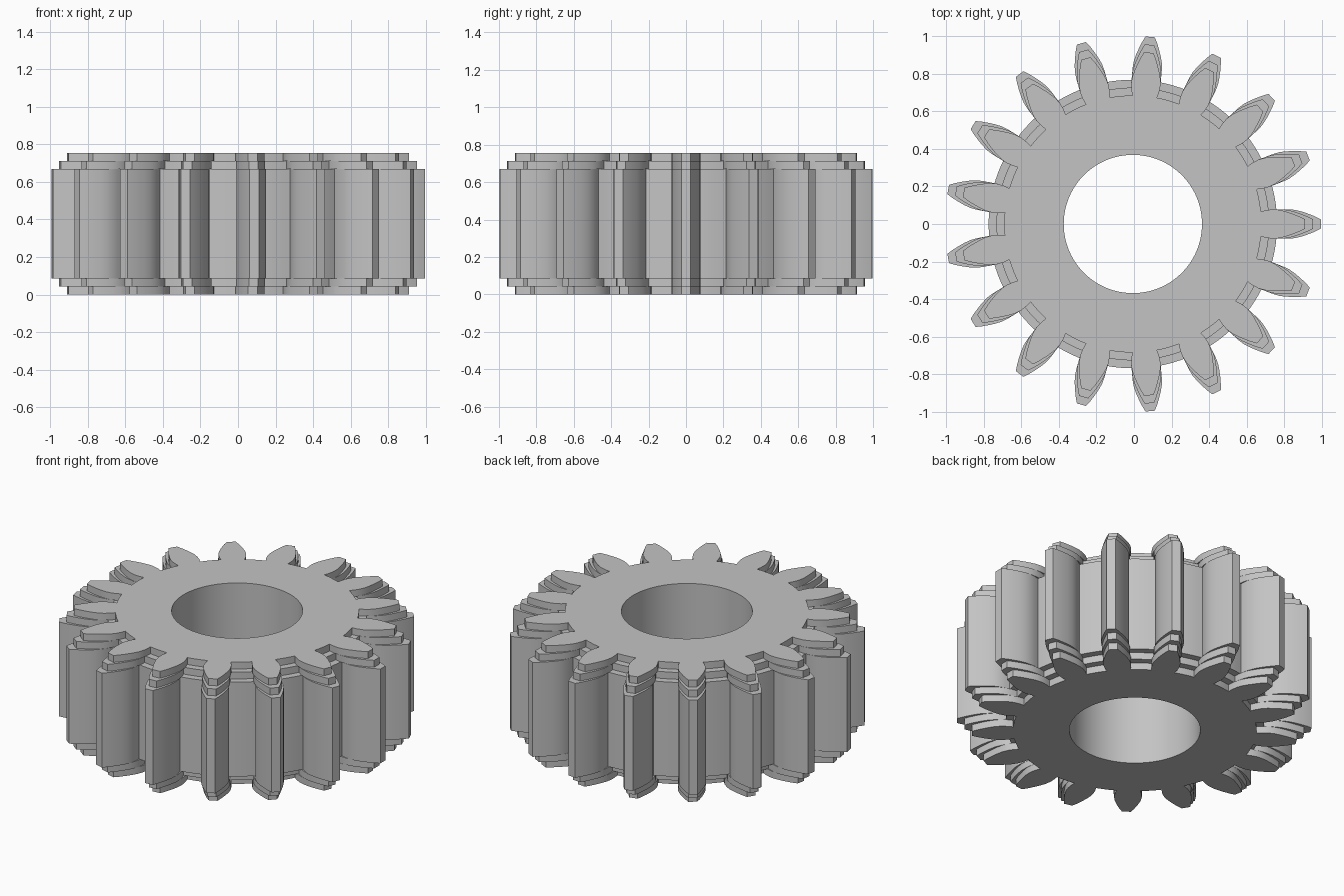
import bpy, bmesh
from math import sin, cos, tau, atan2, hypot, radians
from mathutils import Vector

cube = bpy.data.objects.get("Cube")
if cube:
    bpy.data.objects.remove(cube)

TEETH = 17
HEIGHT = 0.755
BORE = 0.368
OFFSET_X = -0.006
PITCH = tau / TEETH
# Tooth flank: distance from the axis, half width
FLANK = [(0.765, 0.066), (0.795, 0.074), (0.83, 0.078), (0.865, 0.075),
         (0.9, 0.066), (0.935, 0.054), (0.97, 0.04), (1.0, 0.025)]


def gear_outline(inset):
    """Closed outline of all teeth, pulled inward by inset."""
    tooth = [Vector((r - inset, -w)) for r, w in FLANK]
    tooth += [Vector((r - inset, w)) for r, w in reversed(FLANK)]
    last = tooth[-1]
    root, start = hypot(last.x, last.y), atan2(last.y, last.x)
    # Root arc up to the next tooth
    for k in range(1, 5):
        a = start + (PITCH - 2 * start) * k / 5
        tooth.append(Vector((root * cos(a), root * sin(a))))
    points = []
    for i in range(TEETH):
        c, s = cos(i * PITCH), sin(i * PITCH)
        points += [(p.x * c - p.y * s, p.x * s + p.y * c) for p in tooth]
    return points


def add_ring(bm, points, z):
    return [bm.verts.new((x + OFFSET_X, y, z)) for x, y in points]


def bridge(bm, a, b):
    n = len(a)
    for i in range(n):
        j = (i + 1) % n
        bm.faces.new((a[i], a[j], b[j], b[i]))


def ring_edges(bm, ring):
    return [bm.edges.get((ring[i - 1], ring[i])) for i in range(len(ring))]


bm = bmesh.new()

# Toothed wall with two stepped ledges at each end
STEP = 0.0425
levels = [(2, 0), (2, STEP), (1, STEP), (1, 2 * STEP), (0, 2 * STEP)]
levels += [(k, HEIGHT - z) for k, z in reversed(levels)]
outlines = [gear_outline(0.042 * k) for k in range(3)]
rings = [add_ring(bm, outlines[k], z) for k, z in levels]
for low, high in zip(rings, rings[1:]):
    bridge(bm, low, high)

# Round bore through the middle
circle = [(BORE * cos(tau * i / 96), BORE * sin(tau * i / 96)) for i in range(96)]
bore_low, bore_high = add_ring(bm, circle, 0), add_ring(bm, circle, HEIGHT)
bridge(bm, bore_high, bore_low)

# Flat end faces between bore and teeth
for outer, inner, up in ((rings[0], bore_low, -1), (rings[-1], bore_high, 1)):
    bmesh.ops.triangle_fill(bm, use_beauty=True, normal=(0, 0, up),
                            edges=ring_edges(bm, outer) + ring_edges(bm, inner))
bmesh.ops.recalc_face_normals(bm, faces=bm.faces[:])

mesh = bpy.data.meshes.new("spur_gear")
bm.to_mesh(mesh)
bm.free()
gear = bpy.data.objects.new("spur_gear", mesh)
bpy.context.collection.objects.link(gear)

# Plain grey metal
grey = bpy.data.materials.new("grey")
grey.use_nodes = True
colour = (0.55, 0.55, 0.55, 1)
grey.diffuse_color = colour
grey.node_tree.nodes["Principled BSDF"].inputs["Base Color"].default_value = colour
mesh.materials.append(grey)

bpy.ops.object.select_all(action='DESELECT')
gear.select_set(True)
bpy.context.view_layer.objects.active = gear
bpy.ops.object.shade_smooth_by_angle(angle=radians(30))
